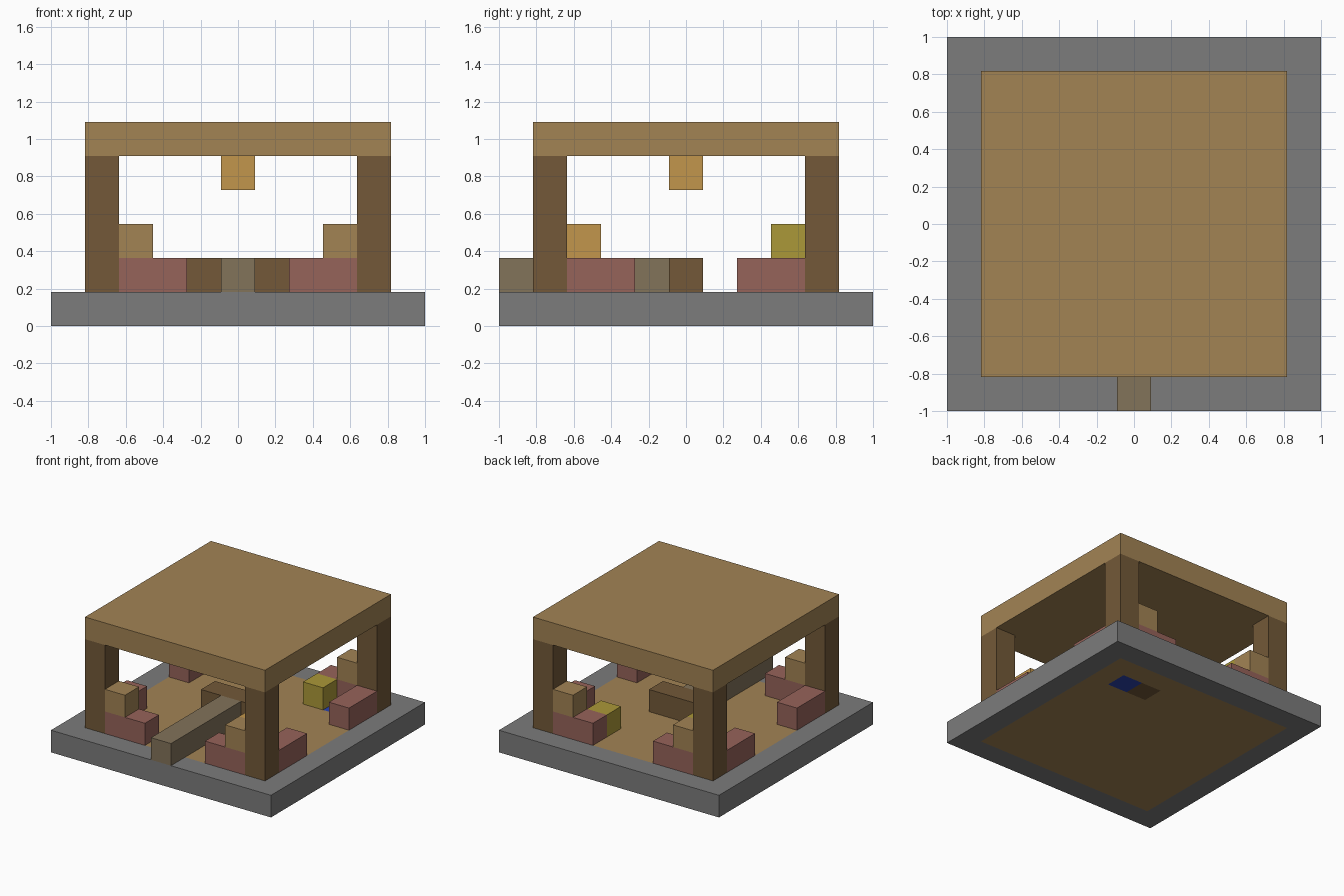
import bpy, bmesh
from mathutils import Vector

cube = bpy.data.objects.get("Cube")
if cube:
    bpy.data.objects.remove(cube, do_unlink=True)

U = 2 / 11  # one block of the building grid


def linear(c):
    c /= 255
    return c / 12.92 if c <= 0.04045 else ((c + 0.055) / 1.055) ** 2.4


def material(name, *rgb):
    m = bpy.data.materials.new(name)
    m.use_nodes = True
    col = [linear(c) for c in rgb] + [1]
    m.diffuse_color = col
    m.node_tree.nodes["Principled BSDF"].inputs["Base Color"].default_value = col
    return m


stone = material("grey stone", 124, 124, 124)
planks = material("tan planks", 162, 131, 84)
dark_wood = material("dark wood", 115, 89, 56)
brick = material("red brick", 150, 99, 90)
beam_wood = material("weathered beam", 130, 115, 90)
lamp_glow = material("amber lamp", 194, 150, 76)
olive = material("olive yellow", 171, 152, 56)
blue = material("deep blue", 42, 66, 175)


def finish(name, bm, mats):
    bmesh.ops.recalc_face_normals(bm, faces=bm.faces)
    me = bpy.data.meshes.new(name)
    bm.to_mesh(me)
    bm.free()
    for m in mats:
        me.materials.append(m)
    ob = bpy.data.objects.new(name, me)
    bpy.context.collection.objects.link(ob)
    return ob


def block(name, mat, lo, hi=None):
    """Box filling the grid cells lo..hi inclusive; x and y are counted from the centre."""
    lo, hi = Vector(lo), Vector(hi or lo)
    size = (hi - lo + Vector((1, 1, 1))) * U
    mid = (lo + hi) / 2 * U + Vector((0, 0, U / 2))
    bm = bmesh.new()
    bmesh.ops.create_cube(bm, size=1)
    for v in bm.verts:
        v.co = v.co * size + mid
    return finish(name, bm, [mat])


# Base slab: stone rim around a plank floor, with two special floor cells
bm = bmesh.new()
bmesh.ops.create_grid(bm, x_segments=11, y_segments=11, size=1)
ext = bmesh.ops.extrude_face_region(bm, geom=bm.faces[:])
for e in ext["geom"]:
    if isinstance(e, bmesh.types.BMVert):
        e.co.z += U
for f in bm.faces:
    c = f.calc_center_median() / U
    x, y = round(c.x), round(c.y)
    if max(abs(c.x), abs(c.y)) > 4.6:
        f.material_index = 0
    elif (x, y) == (3, 3):
        f.material_index = 3
    elif (x, y) == (2, 3):
        f.material_index = 2
    else:
        f.material_index = 1
finish("base_floor", bm, [stone, planks, dark_wood, blue])

# Roof and hanging lamp
block("roof", planks, (-4, -4, 5), (4, 4, 5))
block("hanging_lamp", lamp_glow, (0, 0, 4))

# Corner posts, low walls on all sides, and wall-top blocks
for sx, xn in ((-1, "right"), (1, "left")):
    for sy, yn in ((-1, "front"), (1, "back")):
        corner = f"{yn}_{xn}"
        block(corner + "_post", dark_wood, (4 * sx, 4 * sy, 1), (4 * sx, 4 * sy, 4))
        xs, ys = sorted((2 * sx, 3 * sx)), sorted((2 * sy, 3 * sy))
        block(corner + "_wall_along_x", brick, (xs[0], 4 * sy, 1), (xs[1], 4 * sy, 1))
        block(corner + "_wall_along_y", brick, (4 * sx, ys[0], 1), (4 * sx, ys[1], 1))
        block(corner + "_wall_cap", planks, (3 * sx, 4 * sy, 2))

# Central counter and the long beam running to the front edge
block("counter", dark_wood, (-1, 0, 1), (1, 0, 1))
block("entrance_beam", beam_wood, (0, -5, 1), (0, -1, 1))

# Loose interior blocks
block("floor_crate", olive, (2, 3, 1))
block("corner_crate", olive, (-3, 3, 2))
block("corner_lamp", lamp_glow, (3, -3, 2))
